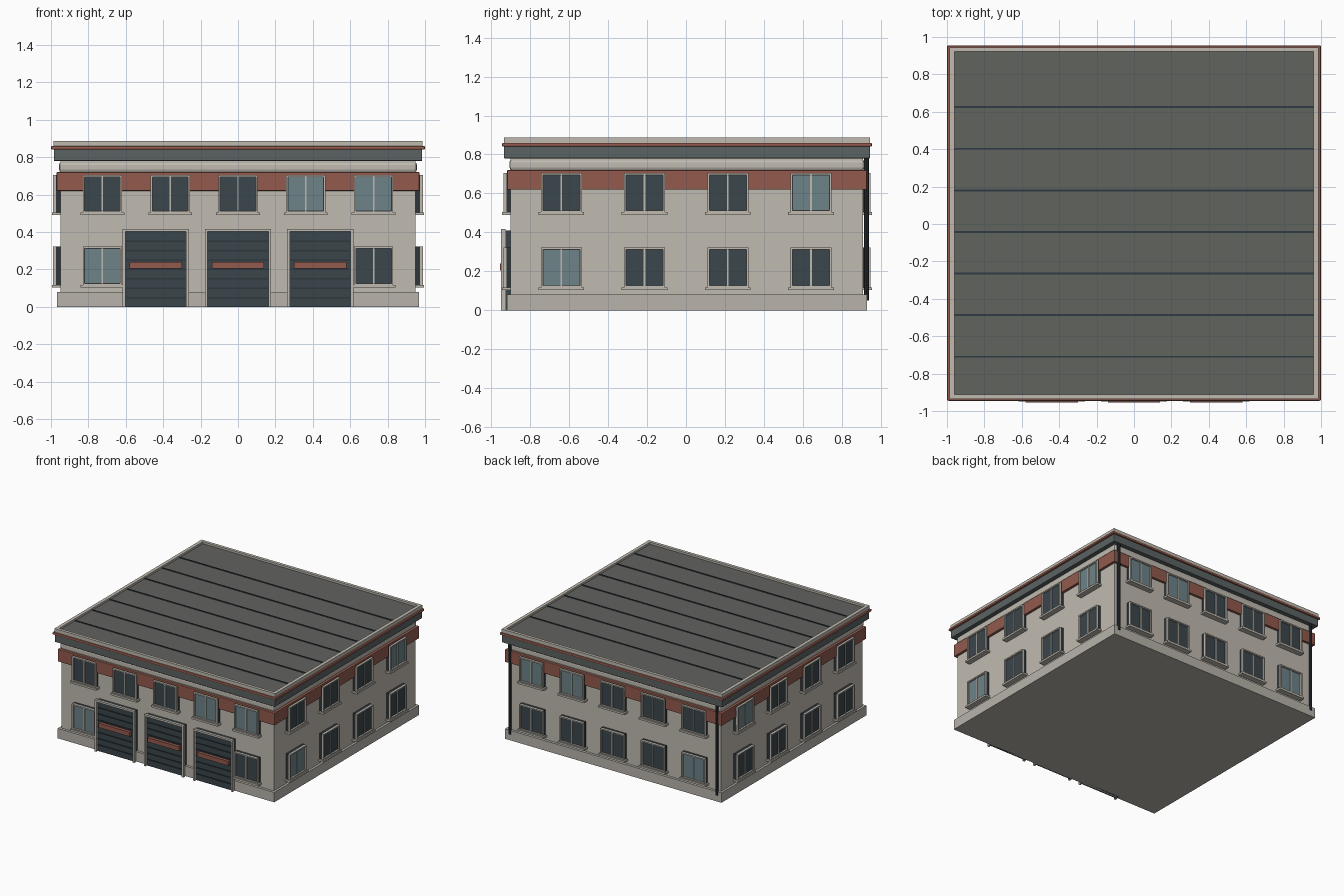
import bpy, bmesh
from mathutils import Matrix, Vector

if "Cube" in bpy.data.objects:
    bpy.data.objects.remove(bpy.data.objects["Cube"])


def lin(c):
    c /= 255
    return c / 12.92 if c <= 0.04045 else ((c + 0.055) / 1.055) ** 2.4


def material(name, r, g, b):
    m = bpy.data.materials.new(name)
    m.diffuse_color = (lin(r), lin(g), lin(b), 1)
    m.use_nodes = True
    m.node_tree.nodes["Principled BSDF"].inputs["Base Color"].default_value = m.diffuse_color
    return m


WALL = material("warm_plaster", 192, 187, 177)
PLINTH = material("plinth_stone", 184, 180, 171)
RUST = material("rust_red", 146, 90, 77)
FASCIA = material("fascia_grey", 91, 99, 98)
DECK = material("roof_grey", 97, 99, 95)
DARK = material("dark_frame", 47, 54, 59)
GLASS = material("dark_glass", 59, 70, 76)
PALE = material("pale_glass", 109, 131, 137)
DOOR = material("door_slate", 58, 69, 75)
SEAM = material("seam_blue", 46, 59, 66)

YC = 0.005            # building centre in y
HX, HY = 0.95, 0.905  # half sizes of the walls


def make(name, boxes, mat, bevel=0):
    """One object from a list of (low corner, high corner) boxes."""
    bm = bmesh.new()
    for a, b in boxes:
        lo = Vector([min(p, q) for p, q in zip(a, b)])
        hi = Vector([max(p, q) for p, q in zip(a, b)])
        m = Matrix.Translation((lo + hi) / 2) @ Matrix.Diagonal((*(hi - lo), 1))
        bmesh.ops.create_cube(bm, size=1, matrix=m)
    me = bpy.data.meshes.new(name)
    bm.to_mesh(me)
    bm.free()
    me.materials.append(mat)
    ob = bpy.data.objects.new(name, me)
    bpy.context.collection.objects.link(ob)
    if bevel:
        mod = ob.modifiers.new("bevel", "BEVEL")
        mod.width, mod.segments = bevel, 2
    return ob


def slab(hx, hy, z0, z1):
    return ((-hx, YC - hy, z0), (hx, YC + hy, z1))


def on_wall(side, u0, u1, o0, o1, z0, z1):
    """Box on a wall: u runs along it, o is the distance out from it."""
    if side in ("front", "back"):
        s = -1 if side == "front" else 1
        return ((u0, YC + s * (HY + o0), z0), (u1, YC + s * (HY + o1), z1))
    s = -1 if side == "left" else 1
    return ((s * (HX + o0), u0, z0), (s * (HX + o1), u1, z1))


# Main masses, bottom to top
make("walls", [slab(HX, HY, 0.01, 0.785)], WALL)
make("plinth", [slab(0.968, 0.925, 0, 0.08)], PLINTH)
make("rust_band", [slab(0.97, 0.924, 0.62, 0.72)], RUST, 0.004)
make("cornice", [slab(0.957, 0.912, 0.72, 0.773)], WALL, 0.014)
make("fascia", [slab(0.985, 0.94, 0.78, 0.842)], FASCIA, 0.004)
make("coping", [slab(1.0, 0.95, 0.84, 0.86)], RUST, 0.007)

# Parapet rim around the roof deck
rim = []
for s in (-1, 1):
    rim.append(((s * 0.96, YC - 0.94, 0.85), (s * 0.987, YC + 0.94, 0.888)))
    rim.append(((-0.96, YC + s * 0.916, 0.85), (0.96, YC + s * 0.94, 0.888)))
make("parapet", rim, WALL)
make("roof_deck", [slab(0.962, 0.918, 0.845, 0.872)], DECK)
make("roof_seams", [((-0.96, y - 0.005, 0.87), (0.96, y + 0.005, 0.877))
                    for y in [-0.71 + 0.2225 * i for i in range(7)]], SEAM)

# Windows: L marks pale glass, D dark; u increases with x or y
long_u = [-0.725, -0.3625, 0, 0.3625, 0.725]
short_u = [-0.64, -0.213, 0.215, 0.642]
layout = [
    ("front", long_u, "DDDLL", "L---D"),
    ("back", long_u, "DDDLL", "LDDDD"),
    ("right", short_u, "DDDL", "LDDD"),
    ("left", short_u, "DDDL", "DDDD"),
]
W = 0.105
for side, us, upper, lower in layout:
    backs, frames, sills, dark, pale = [], [], [], [], []
    for row, z0, z1 in ((upper, 0.505, 0.705), (lower, 0.118, 0.322)):
        for u, kind in zip(us, row):
            if kind == "-":
                continue
            a, b = u - W, u + W
            backs.append(on_wall(side, a, b, -0.005, 0.023, z0, z1))
            pane = on_wall(side, a + 0.012, b - 0.012, 0.022, 0.027, z0 + 0.01, z1 - 0.012)
            (pale if kind == "L" else dark).append(pane)
            for f in ((a, a + 0.01, z0, z1), (b - 0.01, b, z0, z1),
                      (a + 0.01, b - 0.01, z1 - 0.01, z1),
                      (a + 0.01, b - 0.01, z0, z0 + 0.008)):
                frames.append(on_wall(side, f[0], f[1], 0.022, 0.038, f[2], f[3]))
            frames.append(on_wall(side, u - 0.004, u + 0.004, 0.022, 0.033, z0 + 0.008, z1 - 0.01))
            sills.append(on_wall(side, a - 0.012, b + 0.012, -0.005, 0.045, z0 - 0.015, z0))
    make(side + "_window_casings", backs, DARK)
    make(side + "_window_frames", frames, WALL)
    make(side + "_window_sills", sills, WALL)
    make(side + "_dark_panes", dark, GLASS)
    if pale:
        make(side + "_pale_panes", pale, PALE)

# Three roller doors on the front
panels, slats, jambs, bars = [], [], [], []
for u in (-0.44, 0, 0.44):
    panels.append(on_wall("front", u - 0.17, u + 0.17, -0.005, 0.03, 0, 0.41))
    for i in range(1, 8):
        z = i * 0.05
        slats.append(on_wall("front", u - 0.16, u + 0.16, 0.029, 0.036, z - 0.004, z + 0.004))
    for s in (-1, 1):
        jambs.append(on_wall("front", u + s * 0.162, u + s * 0.177, 0.028, 0.05, 0, 0.417))
    jambs.append(on_wall("front", u - 0.162, u + 0.162, 0.028, 0.05, 0.402, 0.417))
    bars.append(on_wall("front", u - 0.14, u + 0.14, 0.029, 0.055, 0.205, 0.24))
make("door_panels", panels, DOOR)
make("door_slats", slats, DARK)
make("door_frames", jambs, WALL)
make("door_bars", bars, RUST)

# Downpipes at the back corners
for s, name in ((-1, "left_downpipe"), (1, "right_downpipe")):
    bpy.ops.mesh.primitive_cylinder_add(vertices=10, radius=0.012, depth=0.73,
                                        location=(s * 0.925, YC + HY + 0.017, 0.415))
    pipe = bpy.context.object
    pipe.name = name
    pipe.data.materials.append(DARK)
    bpy.ops.object.shade_smooth_by_angle()
